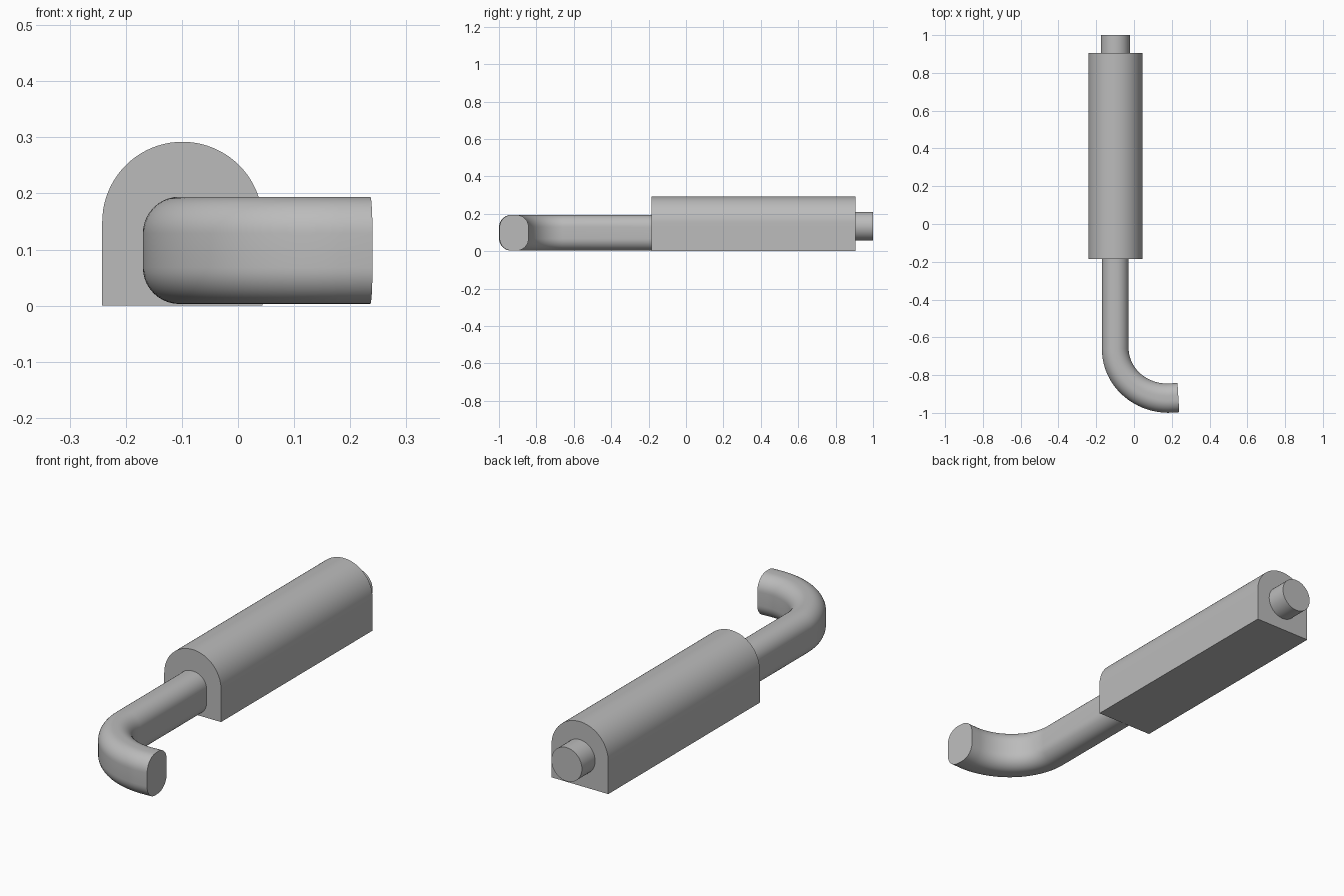
import bpy, bmesh, math
from mathutils import Vector

cube = bpy.data.objects.get("Cube")
if cube:
    bpy.data.objects.remove(cube, do_unlink=True)

grey = bpy.data.materials.new("plain grey")
grey.use_nodes = True
colour = (0.5, 0.5, 0.5, 1)
grey.diffuse_color = colour
grey.node_tree.nodes["Principled BSDF"].inputs["Base Color"].default_value = colour

AXIS_X = -0.099


def loft(name, rings):
    """Skin a list of equal-length point rings and cap both ends."""
    bm = bmesh.new()
    loops = [[bm.verts.new(p) for p in ring] for ring in rings]
    n = len(loops[0])
    for a, b in zip(loops, loops[1:]):
        for i in range(n):
            j = (i + 1) % n
            bm.faces.new((a[i], a[j], b[j], b[i]))
    bm.faces.new(loops[0])
    bm.faces.new(loops[-1])
    bmesh.ops.recalc_face_normals(bm, faces=bm.faces)
    mesh = bpy.data.meshes.new(name)
    bm.to_mesh(mesh)
    bm.free()
    mesh.materials.append(grey)
    obj = bpy.data.objects.new(name, mesh)
    bpy.context.collection.objects.link(obj)
    bpy.ops.object.select_all(action='DESELECT')
    obj.select_set(True)
    bpy.context.view_layer.objects.active = obj
    bpy.ops.object.shade_smooth_by_angle(angle=math.radians(30))


def arc(cx, cz, r, start, end, steps):
    angles = [math.radians(start + (end - start) * i / steps) for i in range(steps + 1)]
    return [(cx + r * math.cos(a), cz + r * math.sin(a)) for a in angles]


def extrude(name, profile, y0, y1):
    loft(name, [[(AXIS_X + u, y, v) for u, v in profile] for y in (y0, y1)])


# Arched silencer body with a flat underside
HALF = 0.143
arch = arc(0, 0.149, HALF, 0, 180, 40) + [(-HALF, 0), (HALF, 0)]
extrude("silencer_body", arch, -0.185, 0.905)

# Round outlet stub at the back
extrude("outlet_stub", arc(0, 0.133, 0.077, 0, 351, 39), 0.88, 1.0)


# Tall rounded pipe section
def section(half_width):
    r, half_height = 0.065, 0.0955
    w, h = half_width - r, half_height - r
    points = []
    for sx, sz, start in ((1, 1, 0), (-1, 1, 90), (-1, -1, 180), (1, -1, 270)):
        points += arc(sx * w, sz * h, r, start, start + 90, 10)
    return points


# Inlet pipe: straight run, then a sideways bend
BEND_X, BEND_Y = 0.18, -0.66
path = [(Vector((AXIS_X, -0.16, 0.0985)), Vector((0, -1, 0)), 0.0705)]
for i in range(25):
    t = math.pi / 2 * i / 24
    rx, ry = BEND_X - AXIS_X, 0.262
    pos = Vector((BEND_X - rx * math.cos(t), BEND_Y - ry * math.sin(t), 0.0985))
    tangent = Vector((rx * math.sin(t), -ry * math.cos(t), 0)).normalized()
    path.append((pos, tangent, 0.0705 + 0.007 * i / 24))
path.append((Vector((0.235, -0.919, 0.0985)), Vector((1, 0.06, 0)).normalized(), 0.0775))

up = Vector((0, 0, 1))
rings = []
for pos, tangent, half_width in path:
    side = tangent.cross(up)
    rings.append([pos + side * u + up * v for u, v in section(half_width)])
loft("inlet_pipe", rings)
